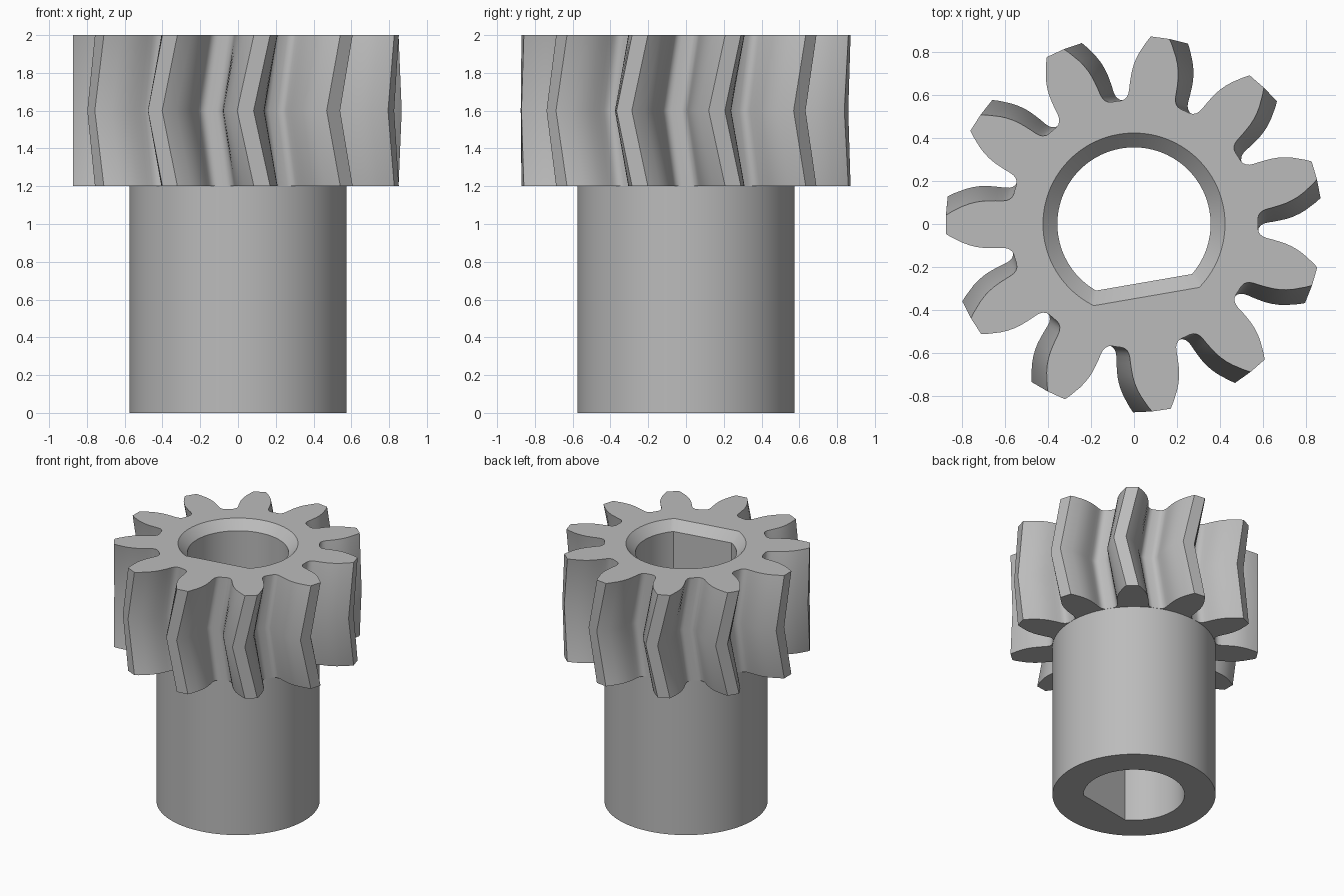
import bpy, bmesh
from math import cos, sin, radians, acos, tau

cube = bpy.data.objects.get("Cube")
if cube:
    bpy.data.objects.remove(cube)

steel = bpy.data.materials.new("plain_grey")
steel.use_nodes = True
grey = (0.5, 0.5, 0.5, 1)
steel.diffuse_color = grey
steel.node_tree.nodes["Principled BSDF"].inputs["Base Color"].default_value = grey

TEETH = 11
PITCH = 360 / TEETH
HEAD_Z, TOP_Z = 1.2, 2.0
SHAFT_R = 0.575

# Half tooth: radius and angle from the tooth centre, root to tip
FLANK = [(0.576, 14.2), (0.58, 12.6), (0.59, 11.35), (0.603, 10.6), (0.62, 10.15),
         (0.65, 9.75), (0.68, 9.3), (0.71, 8.8), (0.74, 8.1), (0.77, 7.2),
         (0.8, 6.1), (0.85, 4.0), (0.875, 2.85)]


def polar(r, degrees):
    a = radians(degrees)
    return (r * cos(a), r * sin(a))


def gear_outline(turn):
    """Toothed outline, anticlockwise."""
    pts = []
    for i in range(TEETH):
        mid = turn + i * PITCH
        pts.append(polar(0.576, mid - PITCH / 2))
        pts += [polar(r, mid - a) for r, a in FLANK]
        pts += [polar(r, mid + a) for r, a in reversed(FLANK)]
    return pts


def circle_outline(r, n=96):
    return [polar(r, 360 * i / n) for i in range(n)]


def bore_outline(grow=0.0, n=72):
    """Round bore with one flat, facing slightly off the front."""
    r, flat = 0.356 + grow, 0.275 + grow
    half, facing = acos(flat / r), radians(-80.2)
    span = tau - 2 * half
    angles = [facing + half + span * i / n for i in range(n + 1)]
    return [(r * cos(a), r * sin(a)) for a in angles]


def add_loop(bm, outline, z):
    verts = [bm.verts.new((x, y, z)) for x, y in outline]
    for a, b in zip(verts, verts[1:] + verts[:1]):
        bm.edges.new((a, b))
    return verts


def skin(bm, loops):
    """Join a stack of matching loops with side faces."""
    for low, high in zip(loops, loops[1:]):
        n = len(low)
        for i in range(n):
            j = (i + 1) % n
            bm.faces.new((low[i], low[j], high[j], high[i]))


def ring_face(bm, outer, inner):
    """Fill the flat area between two loops."""
    edges = [bm.edges.get((a, b)) for loop in (outer, inner)
             for a, b in zip(loop, loop[1:] + loop[:1])]
    bmesh.ops.triangle_fill(bm, edges=edges, use_beauty=True, normal=(0, 0, 1))


def finish(bm, name):
    bmesh.ops.recalc_face_normals(bm, faces=bm.faces[:])
    mesh = bpy.data.meshes.new(name)
    bm.to_mesh(mesh)
    bm.free()
    mesh.materials.append(steel)
    obj = bpy.data.objects.new(name, mesh)
    bpy.context.collection.objects.link(obj)
    bpy.ops.object.select_all(action='DESELECT')
    obj.select_set(True)
    bpy.context.view_layer.objects.active = obj
    bpy.ops.object.shade_smooth_by_angle(angle=radians(32))


# Gear head: herringbone teeth, twisting to mid height and back
bm = bmesh.new()
START, TWIST = 82.0, -5.8
teeth = [add_loop(bm, gear_outline(START + t), z)
         for z, t in ((HEAD_Z, 0), (1.6, TWIST), (TOP_Z, 0))]
skin(bm, teeth)
bore = [add_loop(bm, bore_outline(g), z)
        for z, g in ((HEAD_Z, 0), (TOP_Z - 0.068, 0), (TOP_Z, 0.067))]
skin(bm, bore)
ring_face(bm, teeth[-1], bore[-1])
ring_face(bm, teeth[0], add_loop(bm, circle_outline(SHAFT_R), HEAD_Z))
# The bore wall is a separate shell until the shaft closes it, so turn it inward
bm.normal_update()
finish(bm, "gear_head")

# Hollow shaft, open at the top where it meets the head
bm = bmesh.new()
wall = [add_loop(bm, circle_outline(SHAFT_R), z) for z in (0, HEAD_Z)]
skin(bm, wall)
hole = [add_loop(bm, bore_outline(), z) for z in (0, HEAD_Z)]
skin(bm, hole)
ring_face(bm, wall[0], hole[0])
finish(bm, "shaft")
